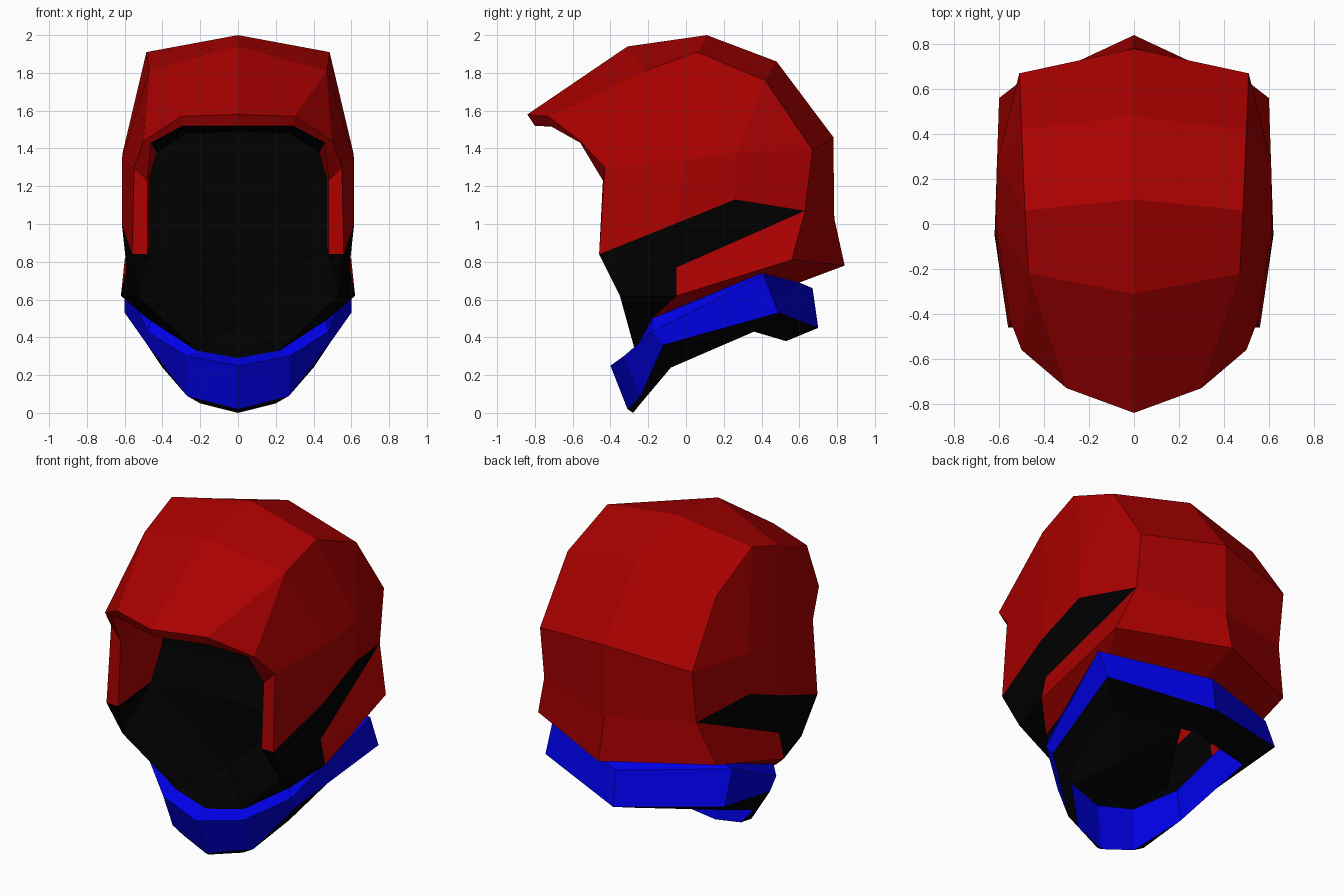
import bpy, bmesh
from mathutils import Vector

if "Cube" in bpy.data.objects:
    bpy.data.objects.remove(bpy.data.objects["Cube"])


def material(name, rgb):
    m = bpy.data.materials.new(name)
    m.diffuse_color = (*rgb, 1)
    m.use_nodes = True
    m.node_tree.nodes["Principled BSDF"].inputs["Base Color"].default_value = m.diffuse_color
    return m


RED = material("red", (0.40, 0.0, 0.0))
BLUE = material("blue", (0.0, 0.0, 0.80))
BLACK = material("black", (0.0, 0.0, 0.0))


def half_part(name, points, faces, mats, centre=(0, 0.1, 1.1)):
    """Build the right half from named points and mirror it."""
    bm = bmesh.new()
    used = {}
    for keys, mat in faces:
        for k in keys:
            if k not in used:
                used[k] = bm.verts.new(points[k])
        bm.faces.new([used[k] for k in keys]).material_index = mat
    bmesh.ops.recalc_face_normals(bm, faces=bm.faces)
    c = Vector(centre)
    if sum(f.normal.dot(f.calc_center_median() - c) * f.calc_area() for f in bm.faces) < 0:
        bmesh.ops.reverse_faces(bm, faces=bm.faces)
    mesh = bpy.data.meshes.new(name)
    bm.to_mesh(mesh)
    bm.free()
    for m in mats:
        mesh.materials.append(m)
    ob = bpy.data.objects.new(name, mesh)
    bpy.context.collection.objects.link(ob)
    mirror = ob.modifiers.new("mirror", 'MIRROR')
    mirror.use_clip = True
    return ob


# Helmet points: T = centre line, C = crease beside it, the rest = side panel
P = {}
centre_line = [(-.84, 1.58), (-.31, 1.94), (.11, 2.0), (.48, 1.86),
               (.78, 1.46), (.785, 1.03), (.84, .78)]
crease = [(.30, -.73, 1.57), (.47, -.22, 1.81), (.485, .06, 1.91), (.50, .42, 1.76),
          (.51, .67, 1.39), (.51, .63, 1.07), (.60, .56, .81)]
for i, ((y, z), c) in enumerate(zip(centre_line, crease)):
    P[f"T{i}"] = (0, y, z)
    P[f"C{i}"] = c
P.update(
    brow=(.50, -.56, 1.44), temple=(.55, -.43, 1.30), cheek=(.56, -.46, .84),
    mid_up=(.615, .0, 1.34), mid_low=(.615, -.06, 1.0),
    ear_up=(.61, .27, 1.38), ear_low=(.61, .26, 1.13),
    jaw_up=(.59, -.05, .77), jaw_low=(.62, -.05, .62),
    rim_front=(.48, -.18, .50), rim_side=(.52, .40, .74), rim_back=(0, .60, .69),
    mask_side=(.53, -.35, .62), mask_chin=(.22, -.27, .33), chin=(0, -.31, .29))
# Inner edge of the face opening (R) and the recessed face plate (W, M)
P.update(
    R0=(0, -.80, 1.52), R1=(.29, -.72, 1.52), R2=(.46, -.56, 1.43),
    R3=(.48, -.44, 1.23), R4=(.48, -.46, .84),
    W1=(.27, -.02, 1.48), W2=(.43, -.04, 1.38), W3=(.47, -.05, 1.24),
    W4=(.47, -.05, 1.07), W5=(.47, -.16, .88),
    M0=(0, -.02, 1.49), M1=(0, -.05, 1.07), M2=(0, -.10, .88), M3=(0, -.11, .47))


def named(text_faces, mat=0):
    return [(s.split(), mat) for s in text_faces]


# Red shell: crown strip, side panels, lower panel, under-rim, opening border
shell = [([f"T{i}", f"T{i+1}", f"C{i+1}", f"C{i}"], 0) for i in range(6)]
shell += named((
    "C0 C1 brow", "brow C1 mid_up temple", "C1 C2 ear_up mid_up",
    "C2 C3 ear_up", "C3 C4 ear_up", "temple mid_up mid_low cheek",
    "mid_up ear_up ear_low mid_low", "ear_up C4 C5 ear_low",
    "jaw_up C5 C6 jaw_low", "jaw_low C6 rim_side rim_front",
    "C6 T6 rim_back rim_side",
    "T0 C0 R1 R0", "C0 brow R2 R1", "brow temple R3 R2", "temple cheek R4 R3"))
half_part("helmet_shell", P, shell, [RED])

# Black side band and cheek mask
mask = named((
    "cheek mid_low jaw_up", "mid_low ear_low C5 jaw_up",
    "cheek jaw_up jaw_low mask_side", "mask_side jaw_low rim_front mask_chin"))
half_part("side_mask", P, mask, [BLACK])

# Recess of the face opening: red side walls, black soffit and face plate
recess = named(("R3 R4 W5 W4 W3", "R2 R3 W3 W2"), 1) + named((
    "R0 R1 W1 M0", "R1 R2 W2 W1",
    "M0 W1 W2 M1", "M1 W2 W3 W4", "M1 W4 W5 M2", "M2 W5 M3",
    "M3 W5 mask_side", "W5 R4 mask_side", "R4 cheek mask_side",
    "M3 mask_side mask_chin", "M3 mask_chin chin"))
half_part("face_recess", P, recess, [BLACK, RED], centre=(0, .3, 1.1))

# Blue collar: four rails from chin to nape, black underside
rails = [
    [(0, -.40, .25), (.27, -.33, .30), (.48, -.18, .43), (.60, .41, .73), (0, .67, .66)],
    [(0, -.31, .02), (.27, -.24, .09), (.48, -.12, .36), (.60, .49, .53), (0, .70, .45)],
    [(0, -.28, .0), (.20, -.24, .05), (.40, -.08, .24), (.48, .36, .43), (0, .53, .38)],
    [(0, -.31, .29), (.22, -.27, .33), (.46, -.18, .50), (.52, .40, .74), (0, .60, .69)]]
Q = {(r, i): p for r, rail in enumerate(rails) for i, p in enumerate(rail)}
collar = []
for r in range(4):
    n = (r + 1) % 4
    for i in range(4):
        dark = r == 1 or (r == 2 and i == 3)
        collar.append(([(r, i), (r, i + 1), (n, i + 1), (n, i)], int(dark)))
half_part("neck_collar", Q, collar, [BLUE, BLACK], centre=(0, .15, .4))
